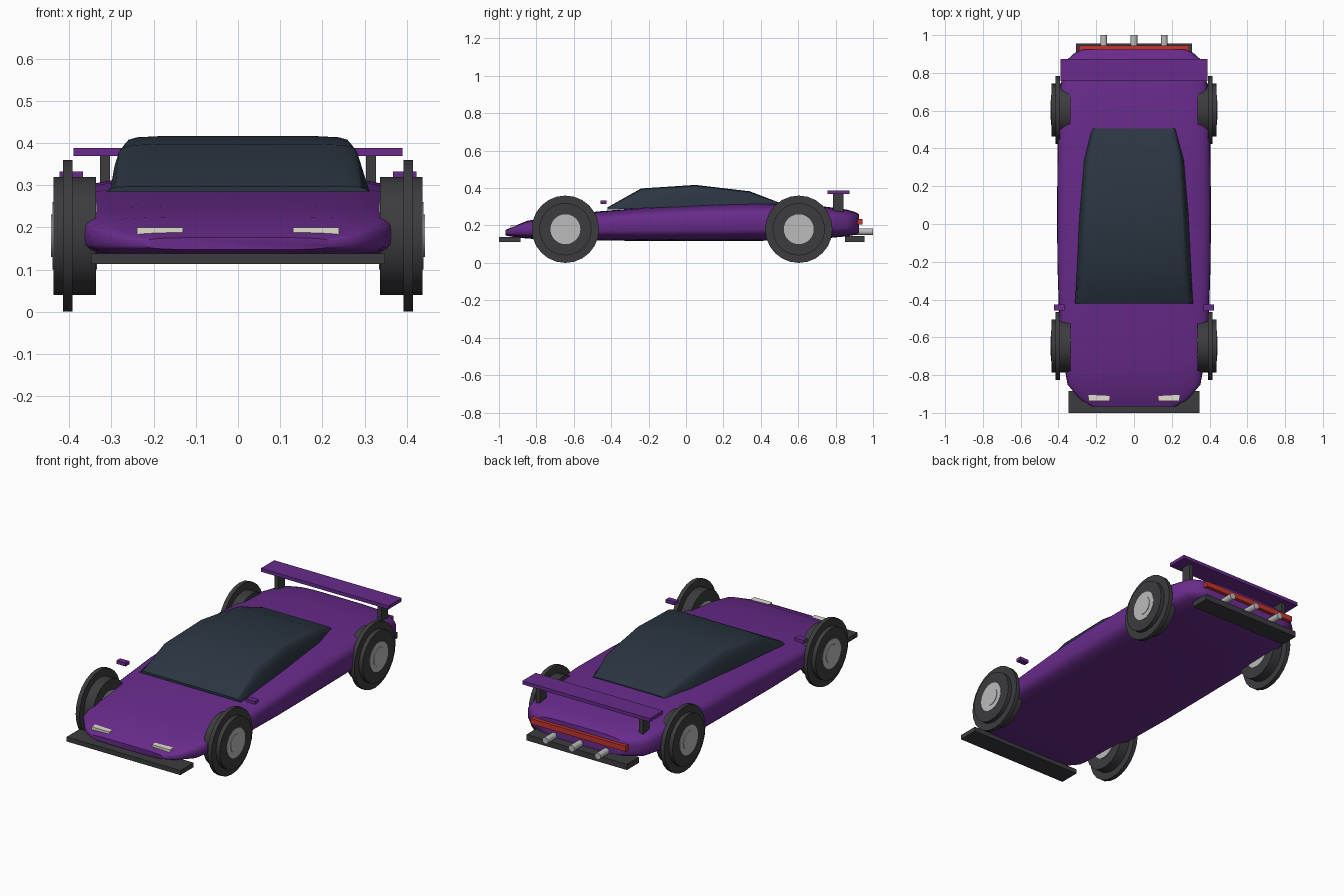
import bpy, bmesh, math
from mathutils import Matrix

if "Cube" in bpy.data.objects:
    bpy.data.objects.remove(bpy.data.objects["Cube"])


def material(name, rgb):
    m = bpy.data.materials.new(name)
    m.diffuse_color = (*rgb, 1)
    m.use_nodes = True
    m.node_tree.nodes["Principled BSDF"].inputs["Base Color"].default_value = m.diffuse_color
    return m


PURPLE = material("purple_paint", (0.14, 0.024, 0.26))
GLASS = material("dark_glass", (0.024, 0.037, 0.054))
DARK = material("dark_trim", (0.045, 0.045, 0.05))
SILVER = material("silver", (0.5, 0.5, 0.5))
LAMP = material("lamp_white", (0.75, 0.73, 0.62))
RED = material("lamp_red", (0.55, 0.035, 0.025))


def finish(name, bm, mat, angle=None):
    bmesh.ops.recalc_face_normals(bm, faces=bm.faces)
    me = bpy.data.meshes.new(name)
    bm.to_mesh(me)
    bm.free()
    me.materials.append(mat)
    ob = bpy.data.objects.new(name, me)
    bpy.context.collection.objects.link(ob)
    if angle:
        bpy.ops.object.select_all(action='DESELECT')
        ob.select_set(True)
        bpy.context.view_layer.objects.active = ob
        bpy.ops.object.shade_smooth_by_angle(angle=math.radians(angle))
    return ob


def box(name, x, y, z, mat):
    """Box from (min, max) ranges on each axis."""
    bm = bmesh.new()
    bmesh.ops.create_cube(bm, size=1)
    for v in bm.verts:
        v.co = [lo + (c + 0.5) * (hi - lo) for c, (lo, hi) in zip(v.co, (x, y, z))]
    return finish(name, bm, mat)


def cylinder(name, axis, start, end, centre, r, mat, sides=24, r_end=None):
    """Cylinder along 'X' or 'Y'; centre gives the other two coordinates."""
    bm = bmesh.new()
    bmesh.ops.create_cone(bm, cap_ends=True, segments=sides, radius1=r,
                          radius2=r if r_end is None else r_end, depth=abs(end - start))
    mid = (start + end) / 2
    if axis == 'X':
        turn = math.pi / 2 if end > start else -math.pi / 2
        rot, loc = Matrix.Rotation(turn, 4, 'Y'), (mid, *centre)
    else:
        rot, loc = Matrix.Rotation(-math.pi / 2, 4, 'X'), (centre[0], mid, centre[1])
    bm.transform(Matrix.Translation(loc) @ rot)
    return finish(name, bm, mat, 35)


def loft(name, profile, stations, mat, angle):
    """Skin a unit profile (x -1..1, z 0..1) through (y, half width, bottom, top)."""
    bm = bmesh.new()
    rings = [[bm.verts.new((px * w, y, zb + pz * (zt - zb))) for px, pz in profile]
             for y, w, zb, zt in stations]
    n = len(profile)
    for a, b in zip(rings, rings[1:]):
        for i in range(n):
            j = (i + 1) % n
            bm.faces.new((a[i], a[j], b[j], b[i]))
    bm.faces.new(rings[0])
    bm.faces.new(rings[-1])
    return finish(name, bm, mat, angle)


# Body: rounded-rectangle section swept nose to tail
def superellipse(n, power):
    pts = []
    for i in range(n):
        t = 2 * math.pi * i / n
        c, s = math.cos(t), math.sin(t)
        pts.append((math.copysign(abs(c) ** (2 / power), c),
                    0.5 + 0.5 * math.copysign(abs(s) ** (2 / power), s)))
    return pts


loft("body", superellipse(40, 4), [
    (-0.965, 0.22, 0.147, 0.176), (-0.93, 0.285, 0.14, 0.192), (-0.85, 0.352, 0.13, 0.225),
    (-0.70, 0.378, 0.124, 0.25), (-0.47, 0.397, 0.12, 0.275), (-0.2, 0.406, 0.117, 0.298),
    (0.1, 0.407, 0.117, 0.314), (0.4, 0.405, 0.118, 0.32), (0.7, 0.395, 0.127, 0.307),
    (0.86, 0.365, 0.142, 0.285), (0.905, 0.315, 0.15, 0.272), (0.925, 0.275, 0.158, 0.26)],
    PURPLE, 45)

# Glass canopy
half = [(1, 0), (0.97, 0.5), (0.935, 0.82), (0.9, 0.92), (0.83, 0.97), (0.6, 1)]
loft("canopy", half + [(-x, z) for x, z in reversed(half)], [
    (-0.42, 0.312, 0.284, 0.297), (-0.24, 0.302, 0.292, 0.398), (0.05, 0.288, 0.303, 0.417),
    (0.34, 0.265, 0.305, 0.383), (0.505, 0.225, 0.305, 0.32)], GLASS, 30)

# Front splitter and rear diffuser
box("front_splitter", (-0.348, 0.348), (-1.0, -0.885), (0.113, 0.138), DARK)
box("rear_diffuser", (-0.307, 0.307), (0.85, 0.955), (0.113, 0.145), DARK)

# Rear wing, tail light
box("rear_wing", (-0.39, 0.39), (0.757, 0.873), (0.369, 0.388), PURPLE)
box("tail_light", (-0.29, 0.29), (0.915, 0.944), (0.205, 0.235), RED)

# Exhaust pipes
for i, x in enumerate((-0.16, 0, 0.16)):
    cylinder(f"exhaust_{i + 1}", 'Y', 0.88, 1.0, (x, 0.167), 0.018, SILVER, 16)


# Paired parts
def span(s, a, b):
    return tuple(sorted((s * a, s * b)))


for side, s in (("left", 1), ("right", -1)):
    box(f"wing_support_{side}", span(s, 0.303, 0.327), (0.785, 0.843), (0.27, 0.372), DARK)
    box(f"mirror_{side}", span(s, 0.367, 0.423), (-0.457, -0.425), (0.315, 0.333), PURPLE)
    box(f"headlight_{side}", span(s, 0.13, 0.24), (-0.938, -0.905), (0.178, 0.2), LAMP)

    # Wheels: wide tyre, thin tread ring, rim and centre cap
    for end, y in (("front", -0.645), ("rear", 0.603)):
        tag, c = f"{end}_{side}", (y, 0.18)
        cylinder(f"tyre_{tag}", 'X', s * 0.337, s * 0.438, c, 0.14, DARK)
        cylinder(f"tread_ring_{tag}", 'X', s * 0.392, s * 0.415, c, 0.18, DARK)
        cylinder(f"rim_{tag}", 'X', s * 0.334, s * 0.440, c, 0.08, SILVER)
        cylinder(f"hub_cap_{tag}", 'X', s * 0.42, s * 0.443, c, 0.05, SILVER)
